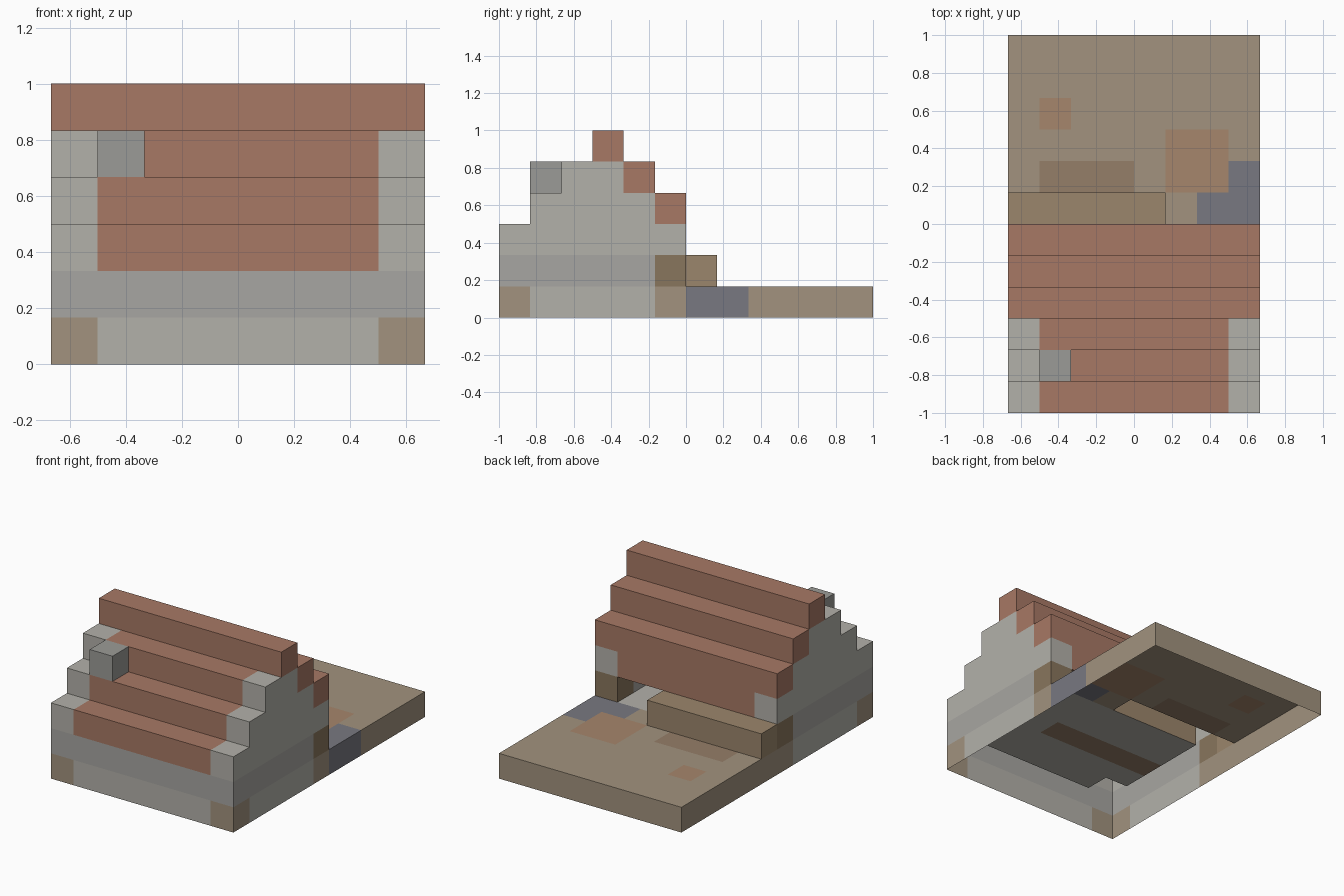
import bpy, bmesh
from mathutils import Vector

if "Cube" in bpy.data.objects:
    bpy.data.objects.remove(bpy.data.objects["Cube"])

U = 1 / 6  # size of one block

RED, STONE, BAND, CHIM = (.39, .19, .13), (.45, .44, .40), (.39, .38, .36), (.33, .33, .31)
EARTH, WOOD, DARK = (.36, .29, .21), (.33, .24, .15), (.25, .18, .11)
OCHRE, BROWN, SLATE = (.38, .24, .15), (.30, .21, .14), (.19, .19, .22)


def mirror(*boxes):
    """Add the x-mirrored copy of every box."""
    return list(boxes) + [(-x1, -x0, y0, y1, z0, z1) for x0, x1, y0, y1, z0, z1 in boxes]


# Parts as block ranges (x0, x1, y0, y1, z0, z1); later parts replace earlier ones
parts = [
    ("ground", EARTH, [(-4, 4, -6, 6, 0, 1)]),
    ("ground_patch", OCHRE, [(-3, -2, 3, 4, 0, 1), (1, 3, 1, 3, 0, 1)]),
    ("garden_soil", BROWN, [(-3, 0, 1, 2, 0, 1)]),
    ("stone_path", SLATE, [(2, 4, 0, 1, 0, 1), (3, 4, 1, 2, 0, 1)]),
    ("house_base", STONE, [(-3, 3, -6, 0, 0, 1), (-4, 4, -5, -1, 0, 1)]),
    ("rug", BROWN, [(-3, 2, -3, -2, 0, 1)]),
    # walls, one block thick
    ("wall_band", BAND, [(-4, 4, -6, -5, 1, 2)] + mirror((3, 4, -5, -1, 1, 2))),
    ("gable_walls", STONE, mirror((3, 4, -6, 0, 2, 3), (3, 4, -5, -1, 3, 4),
                                  (3, 4, -4, -2, 4, 5))),
    ("door_posts", DARK, mirror((3, 4, -1, 0, 1, 2))),
    ("back_ledge", WOOD, [(-4, 1, 0, 1, 1, 2)]),
    # stepped roof
    ("roof_front", RED, [(-3, 3, -6 + i, -5 + i, 2 + i, 3 + i) for i in range(3)]),
    ("roof_back", RED, [(-4, 4, -1 - i, -i, 3 + i, 4 + i) for i in range(3)]
     + [(-3, 3, -1, 0, 2, 3)]),
    # chimney passes below and above the roof
    ("chimney", CHIM, [(-3, -2, -5, -4, 1, 3), (-3, -2, -5, -4, 4, 5)]),
]

# Fill the block grid
grid = {}
for name, color, boxes in parts:
    for x0, x1, y0, y1, z0, z1 in boxes:
        for x in range(x0, x1):
            for y in range(y0, y1):
                for z in range(z0, z1):
                    grid[x, y, z] = name


def build(name, color):
    """Make one part from the exposed block faces; the underside stays open."""
    bm = bmesh.new()
    for cell in [c for c, part in grid.items() if part == name]:
        center = Vector(cell) + Vector((.5, .5, .5))
        for a in range(3):
            for s in (-1, 1):
                near = list(cell)
                near[a] += s
                if tuple(near) in grid or near[2] < 0:
                    continue
                corners = []
                for p, q in ((-1, -1), (1, -1), (1, 1), (-1, 1)):
                    v = center.copy()
                    v[a] += s / 2
                    v[(a + 1) % 3] += p / 2
                    v[(a + 2) % 3] += q / 2
                    corners.append(bm.verts.new(v * U))
                bm.faces.new(corners if s > 0 else corners[::-1])
    # weld and merge flat areas
    bmesh.ops.remove_doubles(bm, verts=bm.verts[:], dist=1e-4)
    bmesh.ops.dissolve_limit(bm, angle_limit=.01, verts=bm.verts[:], edges=bm.edges[:])
    mesh = bpy.data.meshes.new(name)
    bm.to_mesh(mesh)
    bm.free()
    mat = bpy.data.materials.new(name + "_color")
    mat.diffuse_color = (*color, 1)
    mat.use_nodes = True
    mat.node_tree.nodes["Principled BSDF"].inputs["Base Color"].default_value = mat.diffuse_color
    mesh.materials.append(mat)
    bpy.context.collection.objects.link(bpy.data.objects.new(name, mesh))


for name, color, _ in parts:
    build(name, color)
